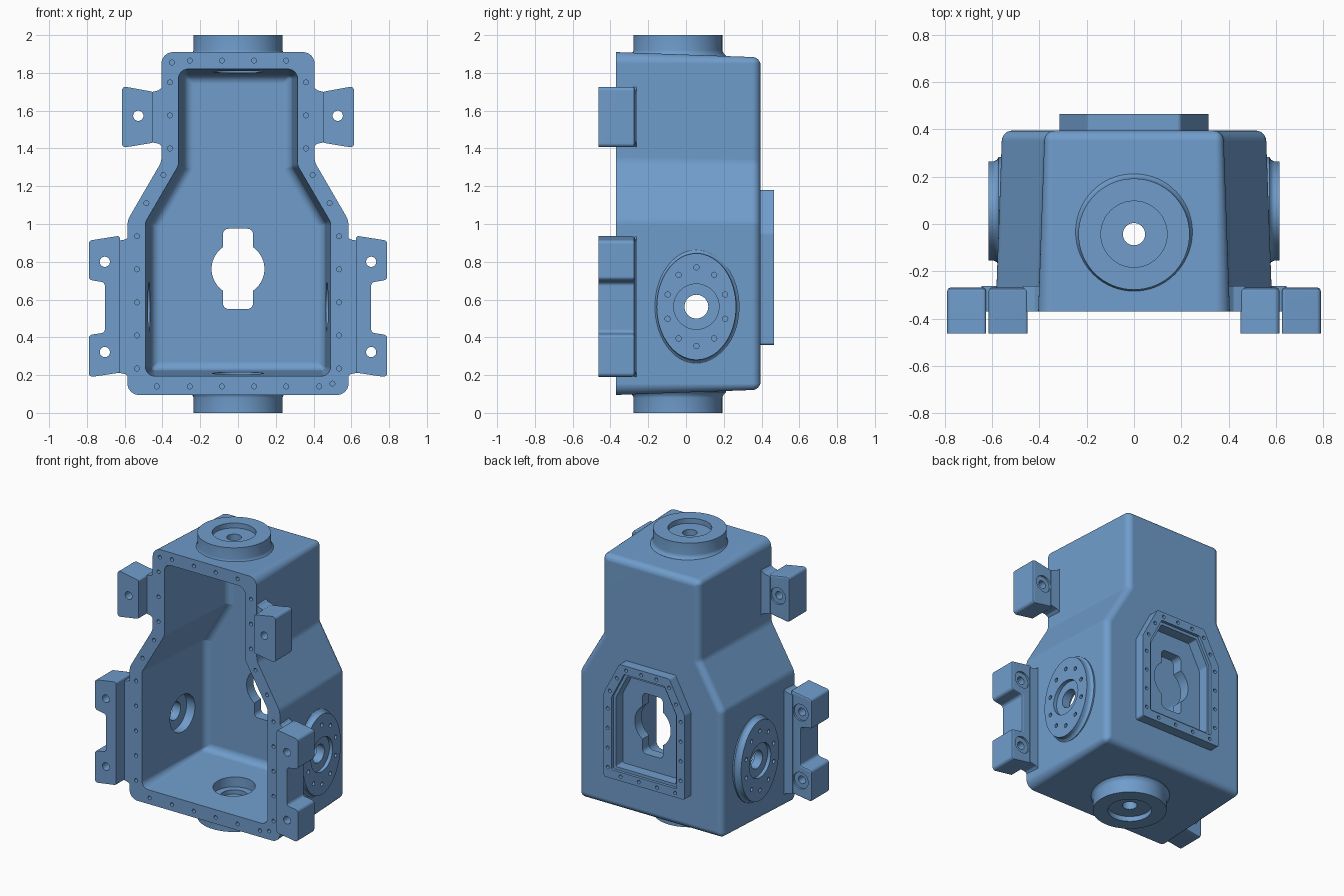
import bpy, bmesh, math
from mathutils import Vector

if "Cube" in bpy.data.objects:
    bpy.data.objects.remove(bpy.data.objects["Cube"])

paint = bpy.data.materials.new("steel_blue")
paint.use_nodes = True
BLUE = (0.16, 0.335, 0.60, 1)
paint.diffuse_color = BLUE
paint.node_tree.nodes["Principled BSDF"].inputs["Base Color"].default_value = BLUE
paint.node_tree.nodes["Principled BSDF"].inputs["Roughness"].default_value = 0.6

# Axis maps: profile (u, v) at depth d becomes a 3D point
AXES = {"x": lambda u, v, d: (d, u, v),
        "y": lambda u, v, d: (u, d, v),
        "z": lambda u, v, d: (u, v, d)}


def symmetric(half):
    """Close a right-hand half outline (bottom to top) by mirroring it."""
    return half + [(-u, v, r) for u, v, r in reversed(half)]


def inset(outline, d):
    """Offset a counter-clockwise outline of (u, v, radius) inwards."""
    pts = [Vector(p[:2]) for p in outline]
    out = []
    for i, p in enumerate(pts):
        a = (p - pts[i - 1]).normalized()
        b = (pts[(i + 1) % len(pts)] - p).normalized()
        na, nb = Vector((-a.y, a.x)), Vector((-b.y, b.x))
        q = p + (na + nb) * d / (1 + na.dot(nb))
        out.append((q.x, q.y, max(outline[i][2] - d, 0.012)))
    return out


def rounded(outline, steps=6):
    """Replace each corner of an outline by an arc of its radius."""
    pts = [Vector(p[:2]) for p in outline]
    out = []
    for i, p in enumerate(pts):
        a = (pts[i - 1] - p).normalized()
        b = (pts[(i + 1) % len(pts)] - p).normalized()
        half = a.angle(b) / 2
        r = outline[i][2]
        c = p + (a + b).normalized() * r / math.sin(half)
        t = r / math.tan(half)
        s, e = p + a * t - c, p + b * t - c
        out += [c + s.lerp(e, k / steps).normalized() * r for k in range(steps + 1)]
    return out


def ellipse(u, v, ru, rv=None, n=48):
    rv = rv or ru
    return [Vector((u + ru * math.cos(k * math.tau / n), v + rv * math.sin(k * math.tau / n)))
            for k in range(n)]


def solid(name, axis, stacks):
    """Loft each stack of (profile, depth) sections into one mesh object."""
    bm = bmesh.new()
    for stack in stacks:
        rings = [[bm.verts.new(AXES[axis](p.x, p.y, d)) for p in prof] for prof, d in stack]
        for lo, hi in zip(rings, rings[1:]):
            for i in range(len(lo)):
                bm.faces.new((lo[i - 1], lo[i], hi[i], hi[i - 1]))
        bm.faces.new(rings[0])
        bm.faces.new(rings[-1])
    bmesh.ops.recalc_face_normals(bm, faces=bm.faces)
    mesh = bpy.data.meshes.new(name)
    bm.to_mesh(mesh)
    bm.free()
    mesh.materials.append(paint)
    obj = bpy.data.objects.new(name, mesh)
    bpy.context.collection.objects.link(obj)
    return obj


def cut(targets, cutter):
    """Subtract a cutter from every target, then drop it."""
    cutter.hide_render = True
    for obj in targets:
        mod = obj.modifiers.new("cut", "BOOLEAN")
        mod.operation, mod.solver, mod.object = "DIFFERENCE", "EXACT", cutter
        bpy.context.view_layer.objects.active = obj
        bpy.ops.object.modifier_apply(modifier=mod.name)
    bpy.data.objects.remove(cutter)


def drill(targets, axis, spots, radius, d0, d1):
    cut(targets, solid("drill", axis,
        [[(ellipse(u, v, radius, n=16), d0), (ellipse(u, v, radius, n=16), d1)] for u, v in spots]))


def tub(outline, y0, y1, y_open, draft, fillet):
    """Drafted sections along y that end in a filleted rear edge."""
    sections = [(rounded(outline), y_open)] if y_open != y0 else []
    sections.append((rounded(outline), y0))
    for k in range(7):
        a = k * math.pi / 12
        d = draft + fillet * (1 - math.cos(a))
        sections.append((rounded(inset(outline, d)), y1 - fillet + fillet * math.sin(a)))
    return sections


# Housing: drafted bottle-shaped tub, open at the front
outer = symmetric([(.585, .095, .06), (.585, 1.02, .1), (.405, 1.33, .1), (.405, 1.91, .06)])
inner = symmetric([(.49, .195, .05), (.49, 1.01, .06), (.315, 1.31, .06), (.315, 1.82, .05)])
housing = solid("housing", "y", [tub(outer, -.37, .395, -.37, .026, .045)])
cut([housing], solid("cavity", "y", [tub(inner, -.37, .295, -.45, .028, .05)]))

# Threaded holes around the front rim
rim = [(-.35, 1.855), (.50, .155)]
for s in (1, -1):
    rim += [(s * x, 1.865) for x in (.085, .255)]
    rim += [(s * .36, z) for z in (1.75, 1.575, 1.40)]
    rim += [(s * .395, 1.26), (s * .485, 1.11)]
    rim += [(s * .535, .235 + .175 * k) for k in range(5)]
    rim += [(s * x, .14) for x in (.085, .255, .43)]
drill([housing], "y", rim, .013, -.42, -.32)
parts = [housing]

# Round bosses on top and bottom with stepped bores
CY = -.043
for name, z in (("top_boss", lambda h: h), ("bottom_boss", lambda h: 2 - h)):
    boss = solid(name, "z", [[(ellipse(0, CY, r, n=64), z(h)) for r, h in
        ((.255, 1.84), (.255, 1.89), (.243, 1.902), (.235, 1.92), (.235, 2))]])
    bore = solid("bore", "z", [[(ellipse(0, CY, r), z(h)) for r, h in
        ((.14, 2.05), (.14, 1.965), (.047, 1.965), (.047, 1.885),
         (.09, 1.885), (.09, 1.855), (.135, 1.855), (.135, 1.74))]])
    cut([housing, boss], bore)
    parts.append(boss)

# Oval bearing pads on both sides, with a ring of ten holes
SY, SZ = .055, .5625
for name, s in (("left_side_boss", 1), ("right_side_boss", -1)):
    boss = solid(name, "x", [[(ellipse(SY, SZ, .21 + e, .282 + e, 64), s * x) for e, x in
        ((.018, .50), (.018, .572), (.006, .58), (0, .592), (0, .615))]])
    bore = solid("bore", "x", [[(ellipse(SY, SZ, r), s * x) for r, x in
        ((.12, .66), (.12, .59), (.063, .59), (.063, .53), (.13, .53), (.13, .42))]])
    cut([housing, boss], bore)
    ring = [(SY + .16 * math.sin(k * math.tau / 10), SZ + .208 * math.cos(k * math.tau / 10))
            for k in range(10)]
    drill([housing, boss], "x", ring, .014, s * .565, s * .66)
    parts.append(boss)

# Rear cover pad: chamfered frame with a stepped recess
pad_shape = symmetric([(.315, .36, .012), (.315, .95, .03), (.195, 1.18, .02)])
pad = solid("rear_pad", "y", [[(rounded(inset(pad_shape, d)), y) for d, y in
    ((0, .34), (0, .465))]])
recess = solid("recess", "y", [[(rounded(inset(pad_shape, d)), y) for d, y in
    ((.062, .50), (.062, .445), (.082, .445), (.082, .37))]])
cut([housing, pad], recess)
bolts = []
line = [Vector(p[:2]) for p in inset(pad_shape, .031)]
for i, n in enumerate((4, 2, 3, 2, 4, 4)):
    p, q = line[i], line[(i + 1) % len(line)]
    bolts += [p.lerp(q, (k + .3) / n) for k in range(n)]
drill([pad], "y", bolts, .012, .42, .50)
parts.append(pad)

# Keyed opening through the rear wall
slot = symmetric([(.08, .55, .03), (.08, .975, .03)])
for shape in (rounded(slot), ellipse(0, .762, .14)):
    cut([housing, pad], solid("opening", "y", [[(shape, .2), (shape, .55)]]))


# Mounting brackets: a thick lug joined to the rim by a thinner web
def bracket(name, s, lug, web, holes):
    def side(outline):
        return [(s * u, v, r) for u, v, r in (outline if s > 0 else reversed(outline))]
    lug, web = side(lug), side(web)
    body = solid(name + "_lug", "y", [[(rounded(inset(lug, d)), y) for d, y in
        ((0, -.462), (0, -.285), (.004, -.274), (.014, -.268))]])
    link = solid(name + "_web", "y", [[(rounded(web), -.369), (rounded(web), -.262)]])
    spots = [(s * u, v) for u, v in holes]
    bore = [[(ellipse(u, v, r, n=32), y) for r, y in
             ((.027, -.5), (.027, -.282), (.058, -.282), (.058, -.2))] for u, v in spots]
    cut([body], solid("bore", "y", bore))
    parts.extend([body, link])


for word, s in (("left", 1), ("right", -1)):
    bracket("upper_" + word + "_bracket", s,
            [(.45, 1.43, .004), (.615, 1.403, .02), (.615, 1.73, .02), (.45, 1.70, .004)],
            [(.385, 1.395, .004), (.42, 1.425, .02), (.47, 1.435, .004),
             (.47, 1.695, .004), (.42, 1.708, .02), (.385, 1.74, .004)],
            [(.528, 1.573)])
    bracket("lower_" + word + "_bracket", s,
            [(.625, .213, .004), (.79, .188, .02), (.79, .412, .02), (.705, .425, .02),
             (.705, .69, .02), (.79, .705, .02), (.79, .91, .02), (.625, .938, .004)][:6]
            + [(.79, .912, .02), (.625, .938, .004)],
            [(.56, .17, .004), (.595, .205, .02), (.645, .215, .004),
             (.645, .91, .004), (.595, .918, .02), (.56, .955, .004)],
            [(.705, .80), (.705, .322)])

# Smooth the fillets and keep machined edges crisp
bpy.ops.object.select_all(action="DESELECT")
for obj in parts:
    obj.select_set(True)
bpy.context.view_layer.objects.active = housing
bpy.ops.object.shade_smooth_by_angle(angle=math.radians(32))
for obj in parts:
    mod = obj.modifiers.new("even_shading", "WEIGHTED_NORMAL")
    mod.keep_sharp = True
